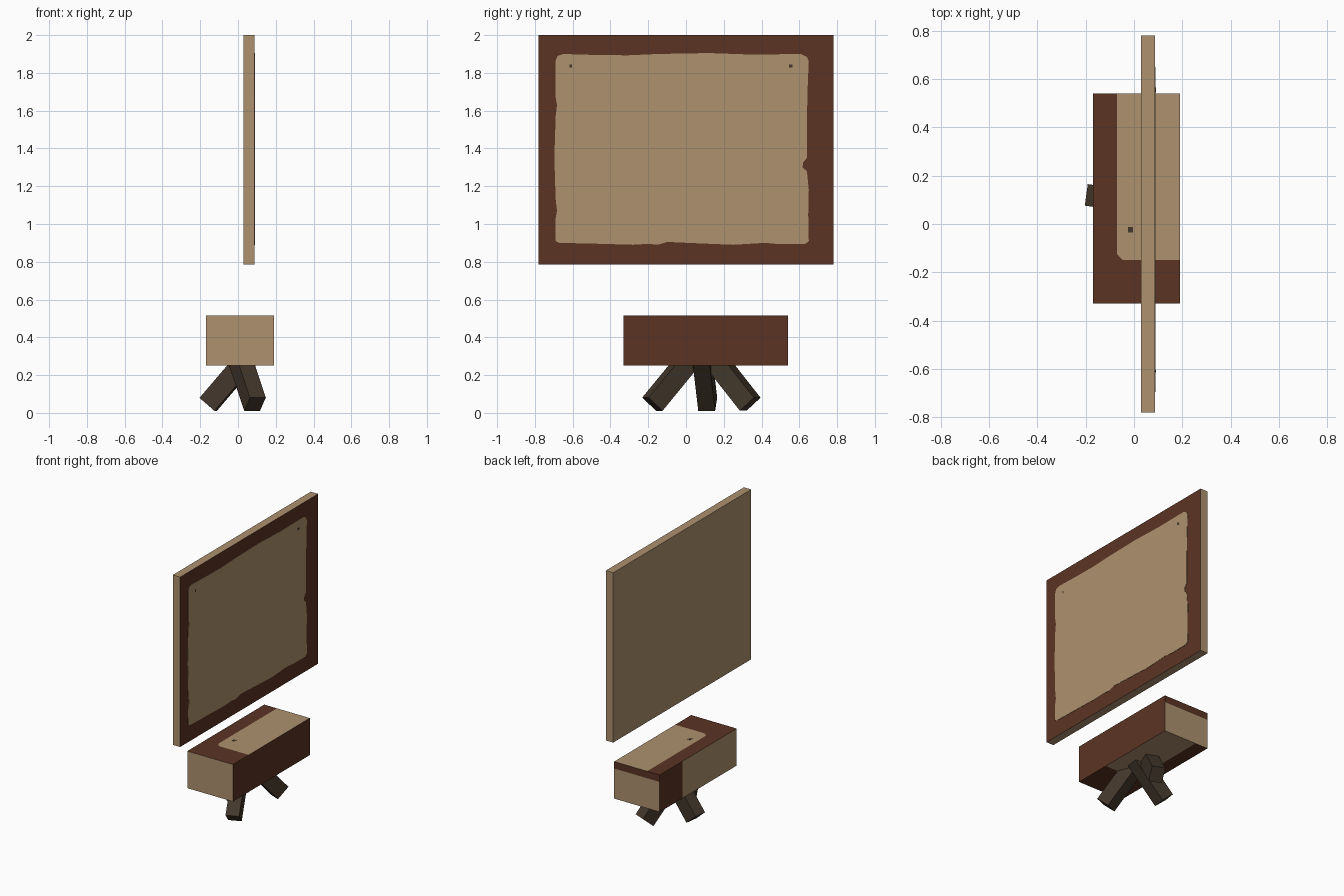
import bpy, bmesh, math
from mathutils import Vector, Matrix

if "Cube" in bpy.data.objects:
    bpy.data.objects.remove(bpy.data.objects["Cube"])


def material(name, rgb):
    m = bpy.data.materials.new(name)
    m.diffuse_color = (*rgb, 1)
    m.use_nodes = True
    m.node_tree.nodes["Principled BSDF"].inputs["Base Color"].default_value = m.diffuse_color
    return m


TAN = material("tan", (0.42, 0.285, 0.158))
BROWN = material("brown", (0.102, 0.034, 0.017))
DARK = material("dark wood", (0.056, 0.038, 0.024))


def finish(name, bm, mats):
    bmesh.ops.recalc_face_normals(bm, faces=bm.faces)
    me = bpy.data.meshes.new(name)
    bm.to_mesh(me)
    bm.free()
    for m in mats:
        me.materials.append(m)
    ob = bpy.data.objects.new(name, me)
    bpy.context.collection.objects.link(ob)
    return ob


def box_bm(lo, hi):
    lo, hi = Vector(lo), Vector(hi)
    bm = bmesh.new()
    bmesh.ops.create_cube(bm, size=1, matrix=Matrix.Translation((lo + hi) / 2)
                          @ Matrix.Diagonal((*(hi - lo), 1)))
    return bm


def cut(bm, co, no):
    bmesh.ops.bisect_plane(bm, geom=bm.verts[:] + bm.edges[:] + bm.faces[:],
                           plane_co=co, plane_no=no)


# upright board: tan box whose +x face is the brown border
bm = box_bm((0.03, -0.78, 0.785), (0.088, 0.78, 2.0))
bm.normal_update()
for f in bm.faces:
    f.material_index = 1 if f.normal.x > 0.5 else 0
finish("board", bm, [TAN, BROWN])

# tan field with an uneven outline, as a thin plate on the border (y, z)
outline = [(-0.69, 0.91), (-0.67, 0.90), (-0.45, 0.895), (-0.28, 0.89), (-0.20, 0.895),
           (-0.15, 0.89), (-0.10, 0.905), (0.08, 0.897), (0.25, 0.89), (0.42, 0.90),
           (0.50, 0.893), (0.63, 0.893), (0.65, 0.91), (0.647, 1.05), (0.65, 1.18),
           (0.64, 1.28), (0.617, 1.30), (0.62, 1.325), (0.64, 1.35), (0.64, 1.55),
           (0.645, 1.75), (0.65, 1.86), (0.64, 1.885), (0.61, 1.90), (0.35, 1.897),
           (0.12, 1.905), (-0.15, 1.90), (-0.31, 1.893), (-0.48, 1.895), (-0.65, 1.90),
           (-0.68, 1.89), (-0.69, 1.865), (-0.69, 1.67), (-0.683, 1.63), (-0.69, 1.57),
           (-0.697, 1.35), (-0.69, 1.13), (-0.683, 1.07), (-0.692, 1.02)]
bm = bmesh.new()
face = bm.faces.new([bm.verts.new((0.087, y, z)) for y, z in outline])
ext = bmesh.ops.extrude_face_region(bm, geom=[face])
bmesh.ops.translate(bm, vec=(0.003, 0, 0),
                    verts=[v for v in ext["geom"] if isinstance(v, bmesh.types.BMVert)])
finish("board_field", bm, [TAN])

# block, cut along the colour borders
bm = box_bm((-0.17, -0.33, 0.25), (0.19, 0.54, 0.515))
for co, no in (((-0.07, 0, 0), (1, 0, 0)), ((0, -0.15, 0), (0, 1, 0)),
               ((0, 0.28, 0), (0, 1, 0)), ((0, -0.06, 0), (0, 1, 0)),
               ((0, 0, 0.465), (0, 0, 1)), ((-0.07, -0.125, 0), (1, 1, 0))):
    cut(bm, co, no)
bm.normal_update()
for f in bm.faces:
    n, c = f.normal, f.calc_center_median()
    if n.z > 0.5:
        tan = c.x > -0.07 and c.y > -0.15 and c.x + c.y > -0.195
    elif n.z < -0.5:
        tan = c.x > -0.07 and c.y > -0.06
    elif abs(n.x) > 0.5:
        tan = n.x < 0 and c.y < 0.28
    else:
        tan = n.y < 0 or c.z < 0.465
    f.material_index = 0 if tan else 1
finish("block", bm, [TAN, BROWN])


# three splayed square legs
def leg(name, foot, top):
    foot, top = Vector(foot), Vector(top)
    axis = (top - foot).normalized()
    side = Vector((0, 0, 1)).cross(axis).normalized()
    out = side.cross(axis)
    rot = Matrix((out, side, axis)).transposed().to_4x4()
    bm = bmesh.new()
    bmesh.ops.create_cube(bm, size=1, matrix=Matrix.Translation((foot + top) / 2) @ rot
                          @ Matrix.Diagonal((0.106, 0.09, (top - foot).length, 1)))
    finish(name, bm, [DARK])


leg("left_leg", (-0.158, 0.115, 0.045), (0.06, 0.085, 0.30))
leg("front_leg", (0.09, -0.178, 0.046), (0.005, 0.03, 0.30))
leg("back_leg", (0.09, 0.34, 0.046), (0.005, 0.14, 0.30))

# small dark nail marks
for i, (y, w) in enumerate(((-0.61, 0.012), (0.555, 0.02))):
    finish(f"board_mark_{i + 1}",
           box_bm((0.089, y - w / 2, 1.828), (0.091, y + w / 2, 1.844)), [DARK])
finish("block_mark", box_bm((-0.025, -0.035, 0.514), (-0.005, -0.012, 0.516)), [DARK])
